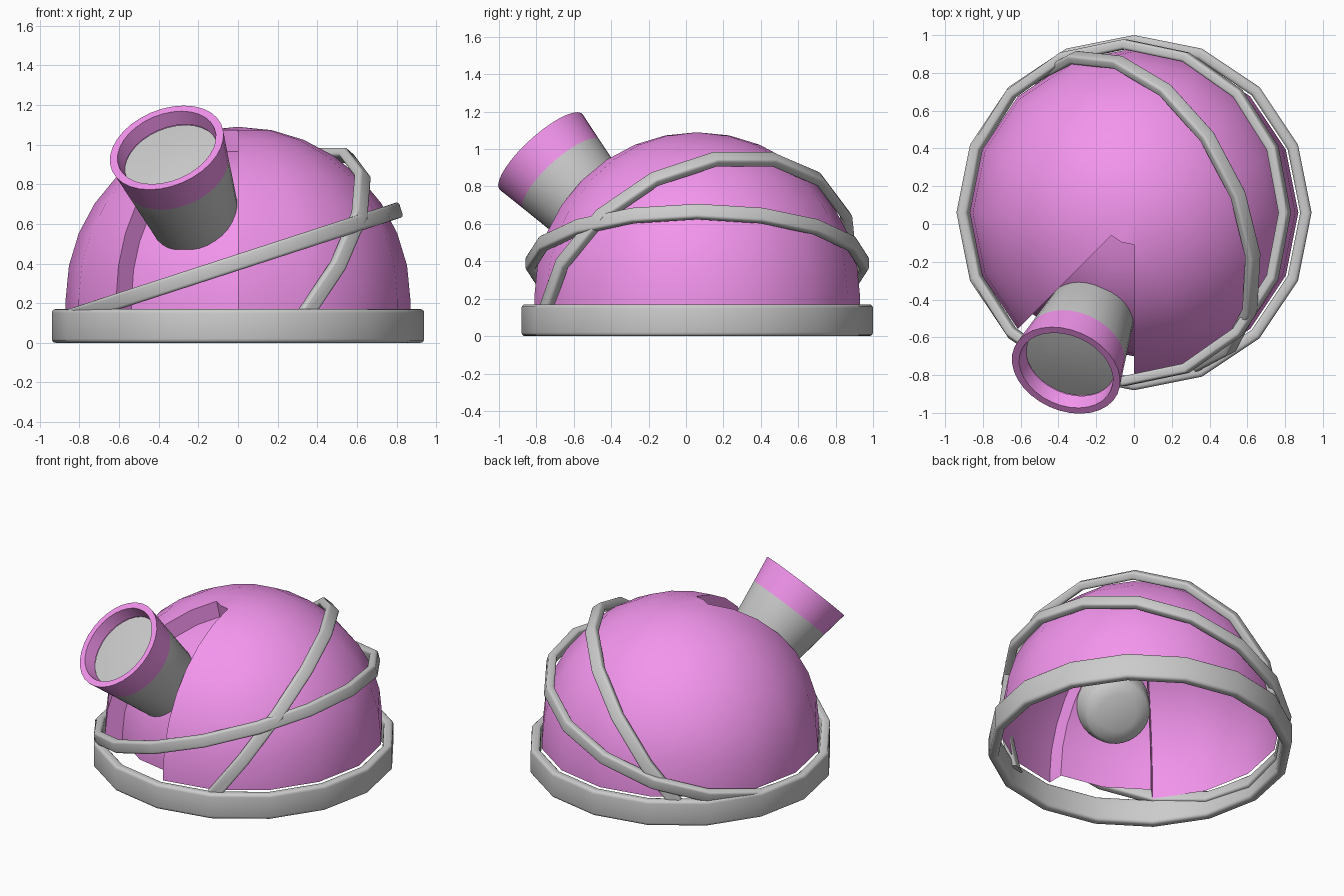
import bpy, bmesh
from math import sin, cos, pi, radians
from mathutils import Matrix, Vector

if "Cube" in bpy.data.objects:
    bpy.data.objects.remove(bpy.data.objects["Cube"])

pink = bpy.data.materials.new("pink")
pink.diffuse_color = (0.9, 0.3, 0.85, 1)
pink.use_nodes = True
pink.node_tree.nodes["Principled BSDF"].inputs["Base Color"].default_value = pink.diffuse_color


def finish(name, bm, mat=None, matrix=None, cut_z=None):
    bmesh.ops.remove_doubles(bm, verts=bm.verts, dist=1e-5)
    bmesh.ops.recalc_face_normals(bm, faces=bm.faces)
    if matrix:
        bm.transform(matrix)
    if cut_z is not None:
        geom = bm.verts[:] + bm.edges[:] + bm.faces[:]
        bmesh.ops.bisect_plane(bm, geom=geom, plane_co=(0, 0, cut_z),
                               plane_no=(0, 0, 1), clear_inner=True)
        bmesh.ops.holes_fill(bm, edges=[e for e in bm.edges if e.is_boundary])
    me = bpy.data.meshes.new(name)
    bm.to_mesh(me)
    bm.free()
    ob = bpy.data.objects.new(name, me)
    bpy.context.collection.objects.link(ob)
    if mat:
        me.materials.append(mat)
    bpy.ops.object.select_all(action='DESELECT')
    ob.select_set(True)
    bpy.context.view_layer.objects.active = ob
    bpy.ops.object.shade_smooth_by_angle(angle=radians(40))
    return ob


def lathe(profile, n, closed=False, phase=0.0):
    bm = bmesh.new()
    rows = []
    for i in range(n):
        a = phase + 2 * pi * i / n
        rows.append([bm.verts.new((r * cos(a), r * sin(a), z)) for r, z in profile])
    m = len(profile)
    for i in range(n):
        p, q = rows[i], rows[(i + 1) % n]
        for j in range(m if closed else m - 1):
            k = (j + 1) % m
            bm.faces.new((p[j], q[j], q[k], p[k]))
    return bm


def rounded(r0, r1, z0, z1, b):
    # rounded rectangle cross-section
    corners = ((r1 - b, z1 - b, 0), (r0 + b, z1 - b, 90),
               (r0 + b, z0 + b, 180), (r1 - b, z0 + b, 270))
    return [(x + b * cos(radians(a + s)), z + b * sin(radians(a + s)))
            for x, z, a in corners for s in (0, 30, 60, 90)]


# base ring
CY = 0.06
finish("base_ring", lathe(rounded(0.88, 0.94, 0, 0.17, 0.02), 16, True),
       matrix=Matrix.Translation((0, CY, 0)))

# dome shell with a recessed two-segment panel at the front
R, R_IN, CZ = 0.87, 0.76, 0.22
RECESS = (10, 11)


def dome_point(r, ring, seg):
    a = 2 * pi * seg / 16
    if ring == 9:
        return Vector((r * cos(a), CY + r * sin(a), 0.17))
    t = pi * ring / 16
    return Vector((r * sin(t) * cos(a), CY + r * sin(t) * sin(a), CZ + r * cos(t)))


bm = bmesh.new()


def face(*pts):
    bm.faces.new([bm.verts.new(dome_point(*p)) for p in pts])


for s in range(16):
    face((R, 0, 0), (R, 1, s), (R, 1, s + 1))
    r = R_IN if s in RECESS else R
    for j in range(1, 9):
        face((r, j, s), (r, j + 1, s), (r, j + 1, s + 1), (r, j, s + 1))
# recess walls
for s in (10, 12):
    for j in range(1, 9):
        face((R, j, s), (R, j + 1, s), (R_IN, j + 1, s), (R_IN, j, s))
for s in RECESS:
    face((R, 1, s), (R, 1, s + 1), (R_IN, 1, s + 1), (R_IN, 1, s))
finish("dome", bm, pink)

# two tilted straps, cut off inside the base
for name, centre, turn, tilt, phase, cut in (
        ("low_strap", (-0.05, CY, 0.39), 0, 18, 0, None),
        ("high_strap", (0, CY, 0.25), 28, 52.7, pi / 16, 0.12)):
    mat = (Matrix.Translation(centre) @ Matrix.Rotation(radians(turn), 4, 'Z')
           @ Matrix.Rotation(radians(-tilt), 4, 'Y'))
    finish(name, lathe(rounded(0.865, 0.918, -0.04, 0.04, 0.015), 16, True, phase),
           matrix=mat, cut_z=cut)

# lamp: tapered body, coloured rim, recessed lens
axis = Vector((-0.29, -0.645, 0.707))
lamp = Matrix.Translation((-0.36, -0.775, 0.985)) @ axis.to_track_quat('Z', 'Y').to_matrix().to_4x4()
finish("lamp_body", lathe([(0, -0.65), (0.12, -0.64), (0.19, -0.62), (0.213, -0.59),
                           (0.274, -0.17)], 32), matrix=lamp)
finish("lamp_rim", lathe([(0.274, -0.17), (0.30, 0), (0.26, 0), (0.245, -0.08)], 32),
       pink, lamp)
finish("lamp_lens", lathe([(0.247, -0.085), (0.13, -0.072), (0, -0.068)], 32), matrix=lamp)
